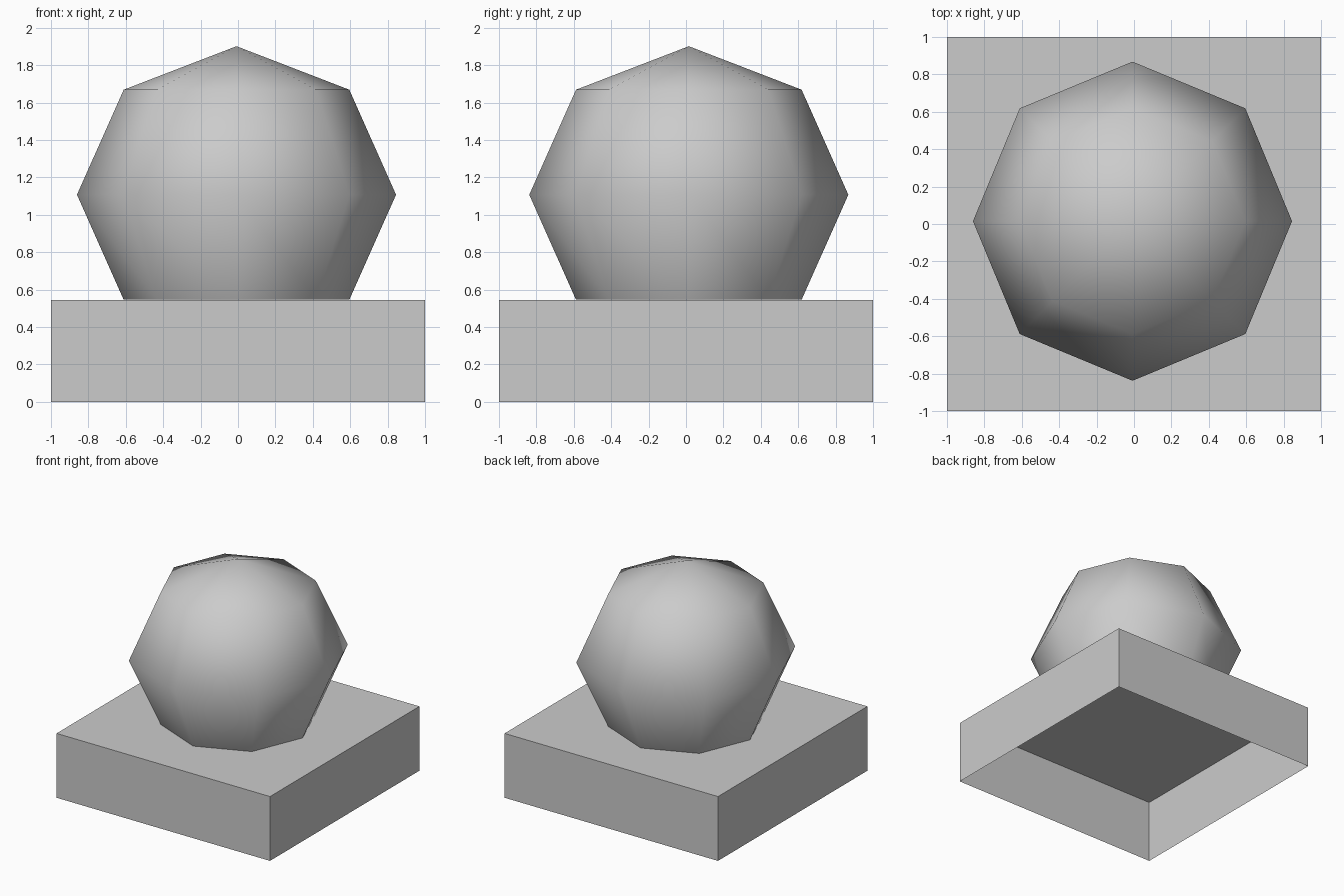
import bpy
import bmesh
from mathutils import Matrix

cube = bpy.data.objects.get("Cube")
if cube:
    bpy.data.objects.remove(cube, do_unlink=True)

BASE_HEIGHT = 0.545
BALL_RADIUS = 0.853
BALL_HALF_HEIGHT = 0.794
BALL_CENTRE = (-0.008, 0.015, 1.107)

grey = bpy.data.materials.new("plain grey")
grey.use_nodes = True
grey.diffuse_color = (0.6, 0.6, 0.6, 1)
grey.node_tree.nodes["Principled BSDF"].inputs["Base Color"].default_value = grey.diffuse_color


def add_object(name, bm, smooth=False):
    for face in bm.faces:
        face.smooth = smooth
    mesh = bpy.data.meshes.new(name)
    bm.to_mesh(mesh)
    bm.free()
    mesh.materials.append(grey)
    obj = bpy.data.objects.new(name, mesh)
    bpy.context.collection.objects.link(obj)
    return obj


# Square base: a hollow shell, open underneath
bm = bmesh.new()
bmesh.ops.create_cube(bm, size=2, matrix=Matrix.Diagonal((1, 1, BASE_HEIGHT / 2, 1)))
bmesh.ops.translate(bm, verts=bm.verts, vec=(0, 0, BASE_HEIGHT / 2))
underside = [f for f in bm.faces if f.normal.z < -0.5 or f.calc_center_median().z < 0.01]
bmesh.ops.delete(bm, geom=underside, context='FACES')
add_object("base", bm)

# Eight-sided ball, open at its lowest ring where it rests on the base
bm = bmesh.new()
bmesh.ops.create_uvsphere(bm, u_segments=8, v_segments=4, radius=1)
bottom_pole = [v for v in bm.verts if v.co.z < -0.9]
bmesh.ops.delete(bm, geom=bottom_pole, context='VERTS')
bmesh.ops.scale(bm, verts=bm.verts, vec=(BALL_RADIUS, BALL_RADIUS, BALL_HALF_HEIGHT))
bmesh.ops.translate(bm, verts=bm.verts, vec=BALL_CENTRE)
add_object("ball", bm, smooth=True)
